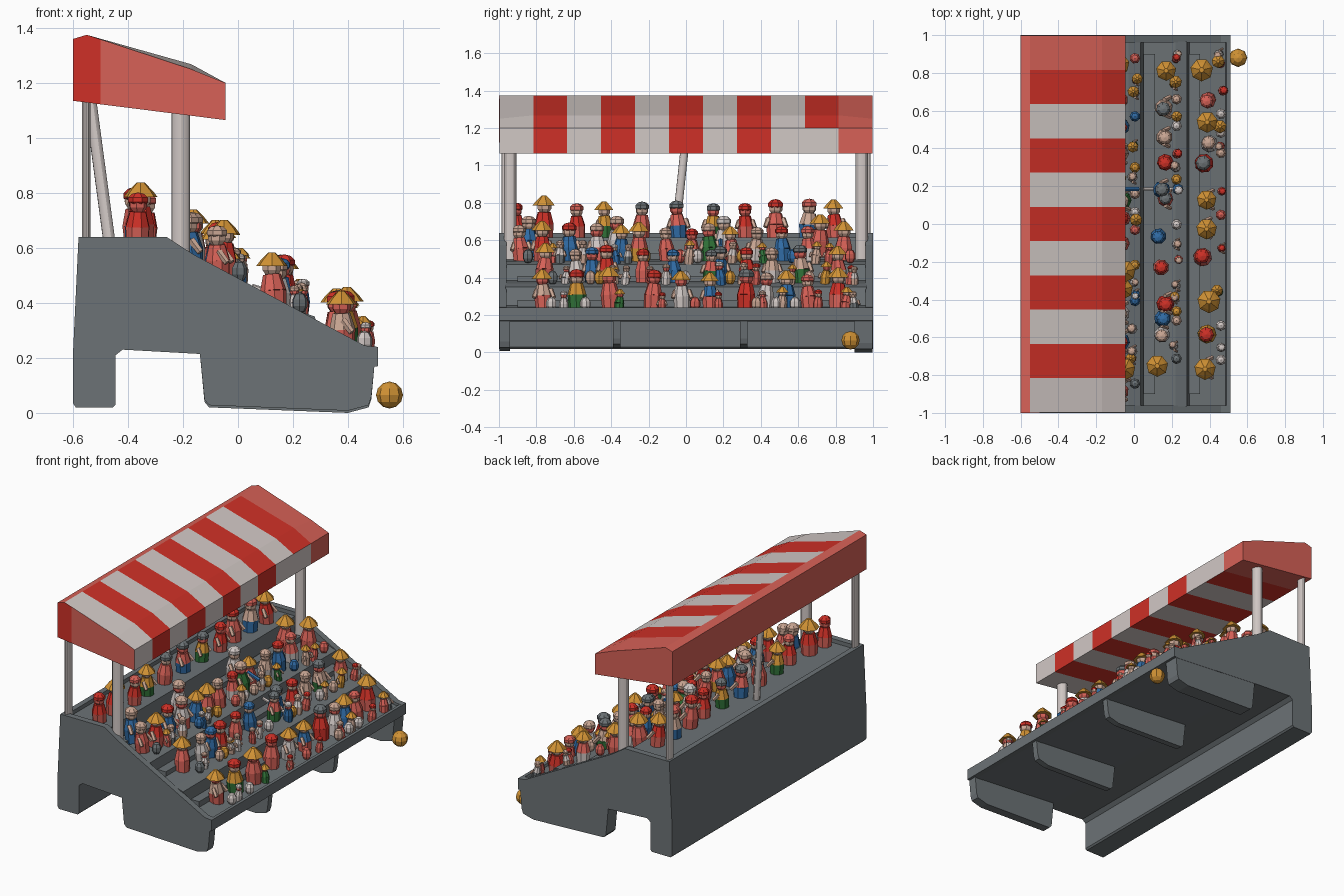
import bpy, bmesh, math, random
from mathutils import Matrix, Vector, Euler

if "Cube" in bpy.data.objects:
    bpy.data.objects.remove(bpy.data.objects["Cube"])

random.seed(7)
COLOURS = {
    "concrete grey": (0.15, 0.17, 0.18), "canopy red": (0.62, 0.03, 0.02),
    "light red": (0.68, 0.12, 0.095), "off white": (0.64, 0.58, 0.56),
    "orange": (0.64, 0.29, 0.035), "blue": (0.03, 0.15, 0.38),
    "green": (0.03, 0.17, 0.04), "skin": (0.60, 0.39, 0.30),
}
MATS, IDX = [], {}
for i, (n, c) in enumerate(COLOURS.items()):
    m = bpy.data.materials.new(n)
    m.diffuse_color = (*c, 1)
    m.use_nodes = True
    m.node_tree.nodes["Principled BSDF"].inputs["Base Color"].default_value = m.diffuse_color
    MATS.append(m)
    IDX[n] = i


def finish(name, bm):
    bm.normal_update()
    me = bpy.data.meshes.new(name)
    bm.to_mesh(me)
    bm.free()
    for m in MATS:
        me.materials.append(m)
    ob = bpy.data.objects.new(name, me)
    bpy.context.collection.objects.link(ob)
    return ob


def paint(verts, colour, smooth=False):
    for f in {f for v in verts for f in v.link_faces}:
        f.material_index = IDX[colour]
        f.smooth = smooth


def prism(name, pts, ys, rule, tweak=None):
    """Extrude an x-z profile through the y stations; rule(side, band) gives the colour."""
    bm = bmesh.new()
    rings = [[bm.verts.new((x, y, z)) for x, z in pts] for y in ys]
    n = len(pts)
    if tweak:
        tweak(rings)
    for b in range(len(ys) - 1):
        for s in range(n):
            t = (s + 1) % n
            f = bm.faces.new((rings[b][s], rings[b][t], rings[b + 1][t], rings[b + 1][s]))
            f.material_index = IDX[rule(s, b)]
    for r in (rings[0], rings[-1]):
        bm.faces.new(r).material_index = IDX[rule(-1, 0)]
    bmesh.ops.recalc_face_normals(bm, faces=bm.faces)
    return finish(name, bm)


def grey(s, b):
    return "concrete grey"


def cone(bm, p, q, r1, r2, colour, seg=8, smooth=False, squash=1.0):
    """Tapered cylinder from p to q."""
    p, q = Vector(p), Vector(q)
    d = q - p
    mat = (Matrix.Translation((p + q) / 2) @ d.to_track_quat('Z', 'Y').to_matrix().to_4x4())
    res = bmesh.ops.create_cone(bm, cap_ends=True, segments=seg, radius1=r1, radius2=r2,
                                depth=d.length, matrix=mat)
    if squash != 1.0:
        for v in res['verts']:
            v.co.x = p.x + (v.co.x - p.x) * squash
    paint(res['verts'], colour, smooth)


# terraced seating and rear wall, underside open behind the supports
prism("terraces", [(-.58, .64), (-.545, .64), (-.545, .615), (-.26, .615), (-.24, .50), (-.03, .49),
                   (.035, .47), (.05, .385), (.22, .37), (.28, .35), (.295, .25), (.485, .225),
                   (.49, .24), (.51, .24), (.51, .17), (.48, .165), (-.15, .215), (-.42, .23),
                   (-.445, .21), (-.445, .03), (-.455, .02), (-.59, .02), (-.6, .035),
                   (-.6, .22)], (-.965, .965), grey)

# low bench planks along each terrace
for i, (x, z) in enumerate([(-.20, .53), (.085, .41), (.325, .28)]):
    prism(f"bench_{i}", [(x - .035, z - .04), (x - .035, z), (x + .025, z), (x + .025, z - .04)],
          (-.9, .9), grey)

# sloping end walls
END = [(-.58, .64), (-.26, .64), (-.16, .575), (.46, .245), (.51, .24), (.51, .17), (.48, .165),
       (-.15, .215), (-.42, .23), (-.445, .21), (-.445, .03), (-.455, .02), (-.59, .02),
       (-.6, .035), (-.6, .22)]
for side, ys in (("left", (-1, -.96)), ("right", (.96, 1))):
    prism("end_wall_" + side, END, ys, grey)

# support fins under the front, the middle pair slightly shorter
for i, (a, b, lift) in enumerate([(-.998, -.94, .008), (-.39, -.35, .025), (.29, .33, .025),
                                  (.90, .998, 0)]):
    prism(f"support_fin_{i}", [(-.14, .23), (-.122, .04 + lift), (-.105, .02 + lift), (.40, lift),
                               (.475, .02 + lift), (.485, .05 + lift), (.497, .18)], (a, b), grey)


# striped canopy, its ridge sagging a little at both ends
def stripe(s, b):
    if s in (-1, 0, 1) or b == 10:
        return "light red"
    if b == 9 and s == 4:
        return "off white"
    return "canopy red" if b % 2 else "off white"


def sag(rings):
    rings[0][3].co.z = rings[-1][3].co.z = 1.25


prism("canopy", [(-.6, 1.135), (-.6, 1.36), (-.55, 1.375), (-.17, 1.268), (-.045, 1.2),
                 (-.045, 1.065)], [-.998 + 1.996 * i / 11 for i in range(12)], stripe, sag)
prism("canopy_end_panel", [(-.6, 1.135), (-.6, 1.36), (-.55, 1.375), (-.5, 1.358), (-.5, 1.123)],
      (-1, -.997), lambda s, b: "canopy red")

# canopy posts and one leaning brace
bm = bmesh.new()
for s in (-1, 1):
    cone(bm, (-.552, s * .955, .62), (-.552, s * .955, 1.16), .032, .032, "off white", 12, True, .5)
    cone(bm, (-.208, s * .94, .48), (-.208, s * .94, 1.15), .033, .033, "off white", 12, True)
cone(bm, (-.465, -.06, .60), (-.54, 0, 1.16), .022, .022, "off white", 12, True)
posts = finish("canopy_posts", bm)
bpy.context.view_layer.objects.active = posts
posts.select_set(True)
bpy.ops.object.shade_smooth_by_angle()

# crowd: tapered bodies, faceted heads, assorted hats, some raised arms
KEY = {"K": "concrete grey", "R": "canopy red", "L": "light red", "W": "off white",
       "O": "orange", "B": "blue", "G": "green", "S": "skin"}


def blob(bm, c, r, sz, colour):
    m = Matrix.Translation(c) @ Euler((0, 0, random.uniform(0, 3))).to_matrix().to_4x4() \
        @ Matrix.Diagonal((1, 1, sz, 1))
    res = bmesh.ops.create_uvsphere(bm, u_segments=7, v_segments=5, radius=r, matrix=m)
    paint(res['verts'], colour)


def person(bm, x, y, z, s, look):
    """look = letters for lower body, upper body and hat."""
    low, col, hat = (KEY[k] for k in look)
    lx, ly = random.uniform(-.012, .012), random.uniform(-.012, .012)
    mid, top = (x + lx / 2, y + ly / 2, z + .06 * s), (x + lx, y + ly, z + .115 * s)
    cone(bm, (x, y, z - .02), mid, .040 * s, .045 * s, low)
    cone(bm, mid, top, .045 * s, .030 * s, col)
    head = Vector(top) + Vector((0, 0, .025 * s))
    blob(bm, head, .034 * s, 1, random.choice(["skin", "skin", "light red"]))
    if hat == "orange":  # wide brimmed hat
        cone(bm, head + Vector((0, 0, .004 * s)), head + Vector((0, 0, .022 * s)),
             .054 * s, .040 * s, hat, 7)
        cone(bm, head + Vector((0, 0, .022 * s)), head + Vector((0, 0, .05 * s)),
             .040 * s, .012 * s, hat, 7)
    else:                # cap or hair
        blob(bm, head + Vector((0, 0, .016 * s)), .038 * s, .7, hat)
    if random.random() < .35:
        for k in (-1, 1):
            cone(bm, (x, y + k * .035 * s, z + .09 * s), (x + .03 * s, y + k * .05 * s, z + .05 * s),
                 .013 * s, .011 * s, "skin", 5)


# each row: name, x, z, scale, then "y-in-hundredths:look" for its main spectators
ROWS = [
    ("back", -.36, .615, 1.08, "-90:LRR -76:LRO -58:LRL -43:GOO -24:LLK -4:BLK 14:GOK 32:LRR "
     "48:LLR 65:BSL 80:LRO"),
    ("upper", -.07, .495, 1.0, "-88:LLS -77:LRO -62:BBR -47:LWS -35:BBO -25:OLO -10:LLS 3:WLR "
     "13:GGS 25:LLO 37:WSS 52:BBR 66:WLL 84:LLO"),
    ("middle", .15, .38, 1.0, "-76:LLO -58:WWS -50:BBB -42:LRR -23:LLR -6:BBB 13:GLK 18:BBK 33:LRR "
     "46:WSS 62:GSK 82:WLO"),
    ("front", .385, .24, 1.05, "-76:LSO -58:GOR -40:LLO -18:LLR -2:WWO 13:LBO 32:RRK 42:WWS 54:BBO "
     "66:LLL 81:LRO"),
]
SMALL = ["WWS", "SSO", "LLO", "BBS", "LLR", "WWW", "OOO", "BBW", "SWS", "KWS", "GGO", "LLS"]
for name, x, z, s, people in ROWS:
    bm = bmesh.new()
    for i, entry in enumerate(people.split()):
        pos, look = entry.split(":")
        y = int(pos) / 100
        person(bm, x + random.uniform(-.02, .02), y, z, s * random.uniform(.92, 1.1), look)
        if name == "back":
            if i % 3 == 0:
                person(bm, -.17, y + .06, .53, 1.1, random.choice(SMALL))
            continue
        # smaller spectators and bags seated just ahead
        for dy in (.05, .11):
            yy = max(-.91, min(.9, y + dy + random.uniform(-.02, .02)))
            if random.random() < .45:
                person(bm, x + random.uniform(.06, .085), yy, z - .012, random.uniform(.5, .66),
                       random.choice(SMALL))
            elif dy < .1:
                blob(bm, (x + .075, yy, z + .02), .03, 1.3, KEY[random.choice("WSLWKOB")])
    finish(f"crowd_{name}_row", bm)

# flag sticks
bm = bmesh.new()
cone(bm, (-.06, .185, .60), (.025, .185, .57), .012, .012, "blue", 6)
cone(bm, (.05, .185, .46), (.24, .185, .40), .010, .010, "off white", 6)
finish("flag_sticks", bm)

# loose ball on the ground in front
bm = bmesh.new()
res = bmesh.ops.create_uvsphere(bm, u_segments=8, v_segments=6, radius=.049,
                                matrix=Matrix.Translation((.551, .88, .065)))
paint(res['verts'], "orange")
finish("ball", bm)
